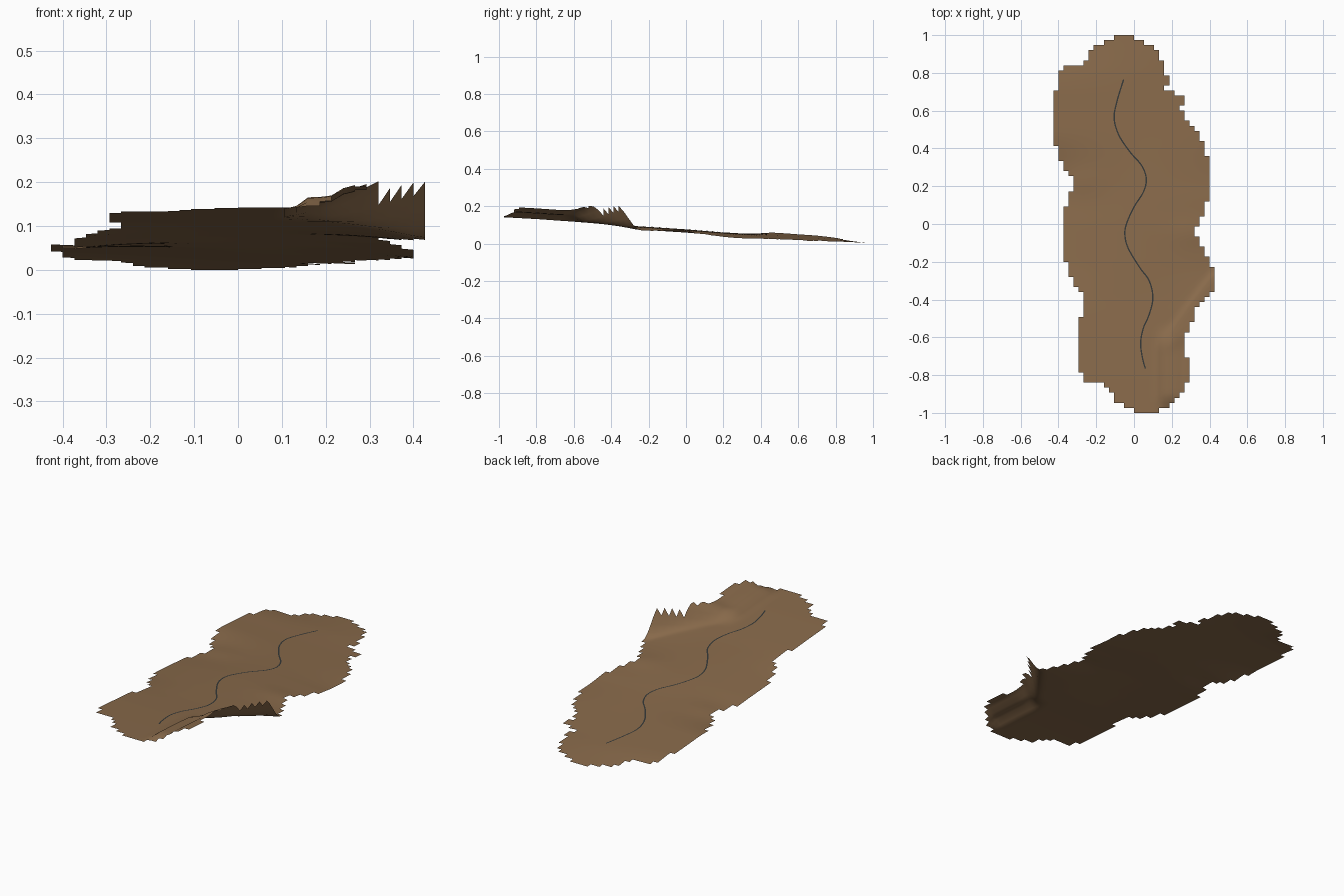
import bpy, bmesh, math
from mathutils import Vector
from mathutils.geometry import interpolate_bezier

if "Cube" in bpy.data.objects:
    bpy.data.objects.remove(bpy.data.objects["Cube"])

C = 2 / 75          # terrain cell size


def material(name, col):
    m = bpy.data.materials.new(name)
    m.diffuse_color = (*col, 1)
    m.use_nodes = True
    m.node_tree.nodes["Principled BSDF"].inputs["Base Color"].default_value = m.diffuse_color
    return m


def ss(t):
    t = max(0.0, min(1.0, t))
    return t * t * (3 - 2 * t)


# centre-line height every 0.2 units, from y = -1 to y = 1
PROFILE = [.143, .132, .118, .102, .09, .077, .06, .046, .031, .018, .001]


def height(x, y):
    t = max(0, min(9.9999, (y + 1) / 0.2))
    i = int(t)
    z = PROFILE[i] + (PROFILE[i + 1] - PROFILE[i]) * (t - i)
    # sideways tilt of the far end, gentle bumps at the sides
    z -= 0.045 * x * ss((y - 0.1) / 0.4) * ss((1 - y) / 0.3)
    z -= 0.02 * x * x / 0.16 * ss((0.5 - y) / 0.3) * ss((y + 0.5) / 0.3)
    z += 0.006 * math.exp(-((x - .3) / .12) ** 2 - ((y + .05) / .07) ** 2)
    z += 0.006 * math.exp(-((x + .28) / .12) ** 2 - ((y - .22) / .07) ** 2)
    # steep bank on the front right corner
    d = .79 * (x - .42) - .61 * (y + .25)
    north = (.06 + .06 * ss((y + .7) / .35)) * ss(d / .085)
    south = .03 * ss((x - .115) / .05) + .027 * ss((x - .2) / .06)
    s = ss((-.53 - y) / .15)
    return z + ((1 - s) * north + s * south) * ss((y + 1) / .1)


# terrain outline: (column, number of rows), from the far end to the near end
LEFT = [(-4, 1), (-6, 1), (-8, 1), (-9, 2), (-10, 1), (-14, 1), (-15, 4), (-16, 11),
        (-15, 3), (-14, 2), (-13, 1), (-12, 3), (-13, 3), (-14, 11), (-13, 3), (-12, 2),
        (-11, 1), (-10, 5), (-11, 11), (-10, 2), (-6, 1), (-5, 1), (-4, 2), (-2, 1), (0, 1)]
RIGHT = [(0, 1), (2, 1), (4, 1), (5, 2), (6, 3), (7, 2), (6, 1), (8, 1), (10, 2), (9, 1),
         (10, 2), (11, 1), (12, 1), (13, 2), (14, 3), (15, 9), (14, 3), (13, 2), (12, 2),
         (13, 2), (14, 2), (15, 2), (16, 5), (15, 1), (14, 1), (13, 1), (12, 3), (11, 2),
         (10, 5), (11, 5), (10, 2), (9, 1), (8, 1), (7, 1), (5, 1)]


def expand(runs):
    return [c for c, n in runs for _ in range(n)]


def finish(bm, name, mat):
    me = bpy.data.meshes.new(name)
    bm.to_mesh(me)
    bm.free()
    me.materials.append(mat)
    for p in me.polygons:
        p.use_smooth = True
    ob = bpy.data.objects.new(name, me)
    bpy.context.collection.objects.link(ob)
    return ob


# hillside: open sheet of square cells
bm = bmesh.new()
verts = {}


def corner(i, j):
    if (i, j) not in verts:
        x, y = i * C, 1 - j * C
        verts[i, j] = bm.verts.new((x, y, height(x, y)))
    return verts[i, j]


for j, (a, b) in enumerate(zip(expand(LEFT), expand(RIGHT))):
    for i in range(a, b):
        bm.faces.new([corner(i, j + 1), corner(i + 1, j + 1), corner(i + 1, j), corner(i, j)])
low = min(v.co.z for v in bm.verts)
for v in bm.verts:
    v.co.z -= low
finish(bm, "hillside", material("earth brown", (.25, .145, .07)))

# winding path: thin ribbon draped just over the hillside
PATH = [(-.055, .765), (-.09, .65), (-.105, .56), (-.08, .47), (-.02, .38), (.04, .31),
        (.065, .24), (.05, .17), (0, .09), (-.04, 0), (-.048, -.06), (-.03, -.13), (.03, -.23),
        (.08, -.3), (.1, -.39), (.08, -.48), (.05, -.55), (.035, -.63), (.045, -.71), (.06, -.765)]
pts = [Vector((x, y, 0)) for x, y in PATH]
tan = [(pts[min(k + 1, len(pts) - 1)] - pts[max(k - 1, 0)]) / 6 for k in range(len(pts))]
line = []
for k in range(len(pts) - 1):
    line += interpolate_bezier(pts[k], pts[k] + tan[k], pts[k + 1] - tan[k + 1], pts[k + 1], 7)[:-1]
line.append(pts[-1])
bm = bmesh.new()
prev = None
for k, p in enumerate(line):
    t = (line[min(k + 1, len(line) - 1)] - line[max(k - 1, 0)]).normalized()
    n = Vector((-t.y, t.x, 0)) * 0.0035
    z = height(p.x, p.y) - low + 0.002
    pair = [bm.verts.new((q.x, q.y, z)) for q in (p + n, p - n)]
    if prev:
        bm.faces.new([prev[0], prev[1], pair[1], pair[0]])
    prev = pair
finish(bm, "winding_path", material("dark grey", (.035, .04, .04)))
